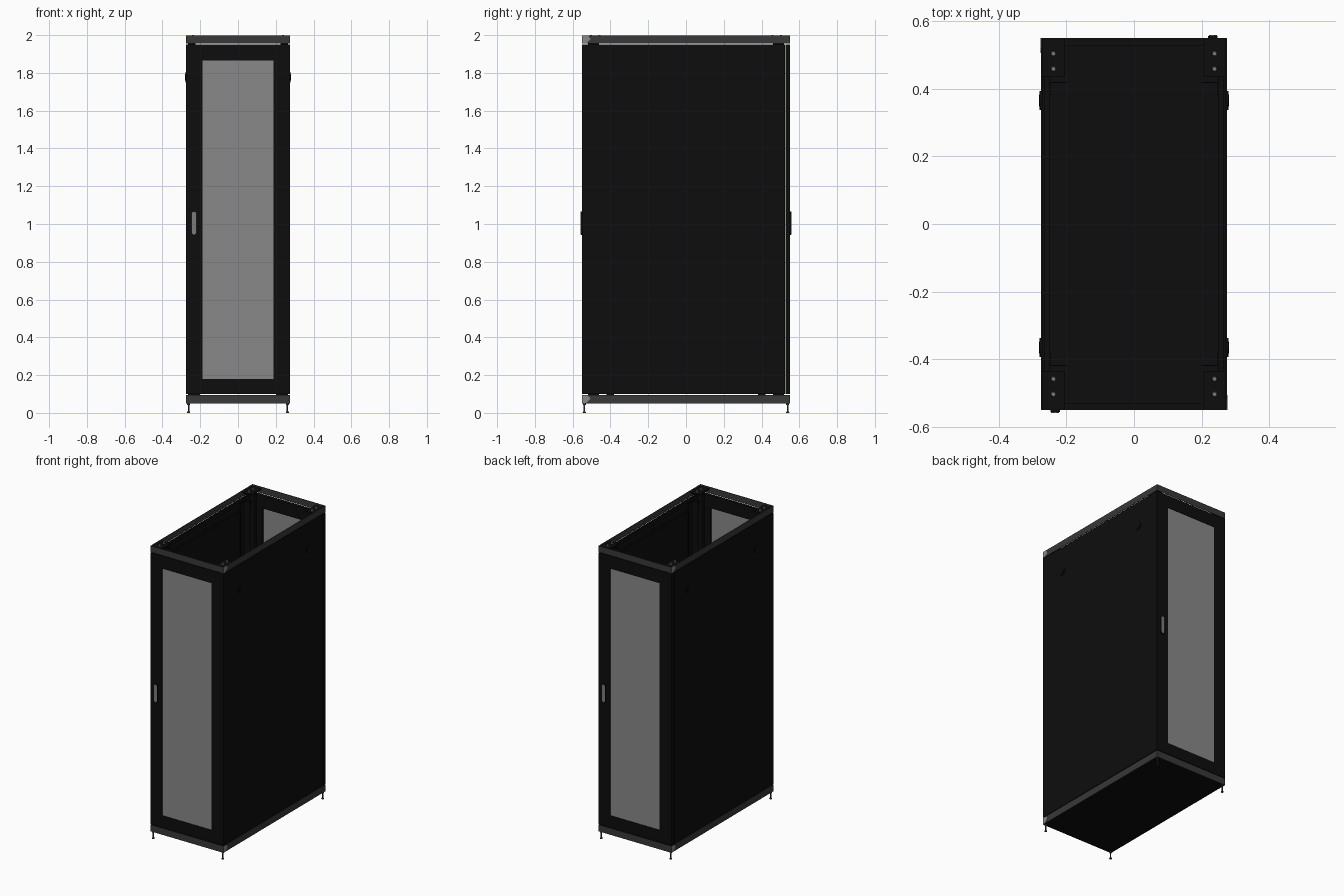
import bpy, bmesh, math
from mathutils import Matrix, Vector

cube = bpy.data.objects.get("Cube")
if cube:
    bpy.data.objects.remove(cube, do_unlink=True)


def material(name, v):
    m = bpy.data.materials.new(name)
    m.use_nodes = True
    m.diffuse_color = (v, v, v, 1)
    m.node_tree.nodes["Principled BSDF"].inputs["Base Color"].default_value = (v, v, v, 1)
    return m


BLACK = material("black steel", 0.004)
RIM = material("dark grey trim", 0.04)
MESH = material("grey door mesh", 0.25)
METAL = material("bright metal", 0.2)

W, D = 0.275, 0.55            # half width and half depth
LOW, HIGH = 0.1, 1.951        # panel bottom and top


def finish(name, bm, mat):
    bmesh.ops.recalc_face_normals(bm, faces=bm.faces)
    me = bpy.data.meshes.new(name)
    bm.to_mesh(me)
    bm.free()
    me.materials.append(mat)
    ob = bpy.data.objects.new(name, me)
    bpy.context.collection.objects.link(ob)
    return ob


def add_box(bm, x, y, z):
    size = [abs(b - a) for a, b in (x, y, z)]
    mid = [(a + b) / 2 for a, b in (x, y, z)]
    m = Matrix.Translation(mid) @ Matrix.Diagonal((*size, 1))
    bmesh.ops.create_cube(bm, size=1, matrix=m)


def boxes(name, mat, *bounds):
    bm = bmesh.new()
    for b in bounds:
        add_box(bm, *b)
    return finish(name, bm, mat)


def add_cylinder(bm, centre, r1, r2, h, axis="Z", sides=20):
    rot = Matrix.Rotation(math.pi / 2, 4, "Y") if axis == "X" else Matrix()
    bmesh.ops.create_cone(bm, cap_ends=True, segments=sides, radius1=r1, radius2=r2,
                          depth=h, matrix=Matrix.Translation(centre) @ rot)


def prism(name, mat, points, move):
    """Flat outline of 3D points thickened along a vector."""
    bm = bmesh.new()
    f = bm.faces.new([bm.verts.new(p) for p in points])
    new = bmesh.ops.extrude_face_region(bm, geom=[f])["geom"]
    bmesh.ops.translate(bm, vec=Vector(move), verts=[v for v in new if isinstance(v, bmesh.types.BMVert)])
    return finish(name, bm, mat)


# Thin trim bands around the base and the open top
T = 0.003
for name, z in (("base_trim", (0.05, 0.096)), ("top_trim", (1.955, 1.998))):
    boxes(name, RIM,
          ((-W, W), (-D, T - D), z), ((-W, W), (D - T, D), z),
          ((-W, T - W), (T - D, D - T), z), ((W - T, W), (T - D, D - T), z))

boxes("floor_panel", BLACK, ((-W + T, W - T), (-D + T, D - T), (0.051, 0.056)))

# Side panels, each with two round latches
for s, side in ((1, "left"), (-1, "right")):
    boxes(side + "_side_panel", BLACK, ((s * (W - 0.006), s * W), (-0.53, 0.523), (LOW, HIGH)))
    for y, end in ((-0.365, "front"), (0.365, "rear")):
        bm = bmesh.new()
        add_cylinder(bm, (s * (W + 0.001), y, 1.777), 0.028, 0.028, 0.006, "X", 24)
        add_cylinder(bm, (s * (W + 0.003), y, 1.777), 0.018, 0.018, 0.006, "X", 24)
        finish(f"{side}_{end}_latch", bm, BLACK)

# Doors: frame, mesh window and handle, turned half round for the rear
GX, GLOW, GHIGH = 0.187, 0.18, 1.865
for s, end, inner in ((1, "front", 0.53), (-1, "rear", 0.527)):
    y = (-s * D, -s * inner)
    boxes(end + "_door_frame", BLACK,
          ((-W, -GX), y, (LOW, HIGH)), ((GX, W), y, (LOW, HIGH)),
          ((-GX, GX), y, (LOW, GLOW)), ((-GX, GX), y, (GHIGH, HIGH)))
    boxes(end + "_door_mesh", MESH,
          ((-GX, GX), (-s * (D - 0.004), -s * (D - 0.008)), (GLOW, GHIGH)))
    boxes(end + "_handle_base", BLACK,
          ((-s * 0.247, -s * 0.219), (-s * D, -s * (D + 0.006)), (0.943, 1.067)))
    hx, hz, c = 0.012, 0.06, 0.008
    outline = [(-hx, c - hz), (c - hx, -hz), (hx - c, -hz), (hx, c - hz),
               (hx, hz - c), (hx - c, hz), (c - hx, hz), (-hx, hz - c)]
    prism(end + "_handle", METAL,
          [(-s * 0.233 + x, -s * (D + 0.005), 1.005 + z) for x, z in outline], (0, -s * 0.003, 0))
    # Pale corner caps on the trim
    for level, z0 in (("base", 0.051), ("top", 1.955)):
        shape = [(0, 0), (0, 0.043), (0.03, 0.043), (0.045, 0.024), (0.02, 0)]
        prism(f"{end}_{level}_corner_cap", MESH,
              [(s * W, s * (a - D), z0 + b) for a, b in shape], (s * 0.001, 0, 0))

# Corner structure: posts, mounting rails, top brackets, bolts and levelling feet
for sx, side in ((1, "left"), (-1, "right")):
    for sy, end in ((-1, "front"), (1, "rear")):
        tag = f"{end}_{side}_"
        boxes(tag + "post", BLACK,
              ((sx * 0.225, sx * 0.266), (sy * 0.5, sy * 0.52), (0.056, 1.985)),
              ((sx * 0.26, sx * 0.266), (sy * 0.46, sy * 0.5), (0.056, 1.985)))
        boxes(tag + "mounting_rail", BLACK,
              ((sx * 0.2, sx * 0.25), (sy * 0.416, sy * 0.42), (0.056, 1.94)),
              ((sx * 0.246, sx * 0.25), (sy * 0.38, sy * 0.416), (0.056, 1.94)))
        boxes(tag + "top_bracket", BLACK,
              ((sx * 0.205, sx * 0.271), (sy * 0.435, sy * 0.546), (1.982, 1.988)))
        bm = bmesh.new()
        for y in (0.458, 0.503):
            add_cylinder(bm, (sx * 0.238, sy * y, 1.994), 0.008, 0.006, 0.012)
        finish(tag + "bolts", bm, METAL)
        bm = bmesh.new()
        foot = (sx * 0.262, sy * 0.538)
        add_cylinder(bm, (*foot, 0.028), 0.004, 0.004, 0.046, sides=12)
        add_cylinder(bm, (*foot, 0.004), 0.009, 0.006, 0.008, sides=16)
        add_cylinder(bm, (*foot, 0.046), 0.008, 0.008, 0.008, sides=6)
        finish(tag + "foot", bm, RIM)
    # Horizontal side braces
    for label, z in (("lower", 0.15), ("middle", 1.0), ("upper", 1.9)):
        boxes(f"{side}_{label}_brace", BLACK,
              ((sx * 0.25, sx * 0.266), (-0.5, 0.5), (z - 0.015, z + 0.015)))
